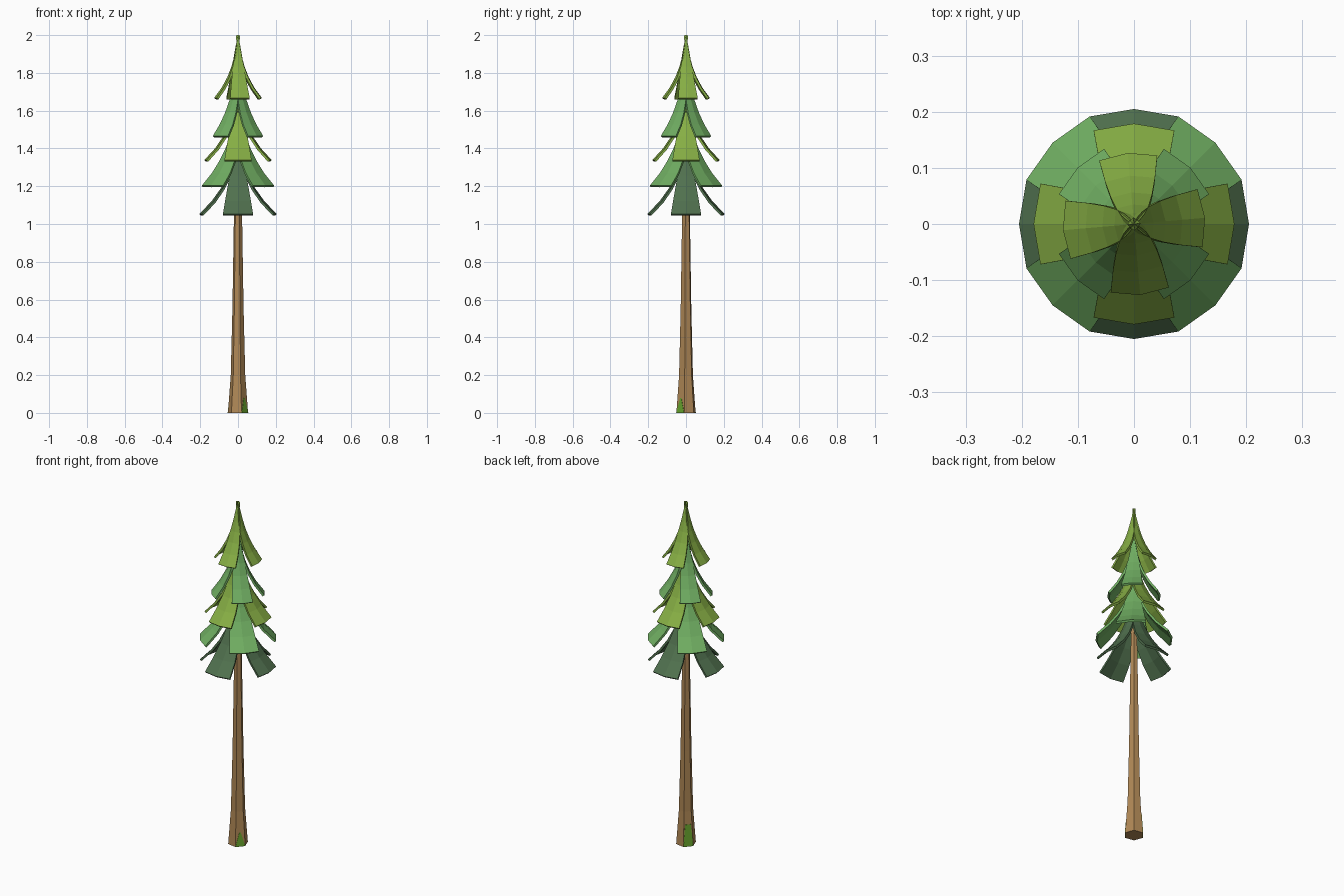
import bpy, bmesh
from math import sin, cos, radians

if "Cube" in bpy.data.objects:
    bpy.data.objects.remove(bpy.data.objects["Cube"])


def srgb(r, g, b):
    lin = lambda c: c / 12.92 if c <= 0.04045 else ((c + 0.055) / 1.055) ** 2.4
    return (lin(r / 255), lin(g / 255), lin(b / 255), 1)


def material(name, *rgb):
    m = bpy.data.materials.new(name)
    m.diffuse_color = srgb(*rgb)
    m.use_nodes = True
    m.node_tree.nodes["Principled BSDF"].inputs["Base Color"].default_value = m.diffuse_color
    return m


bark = material("bark brown", 176, 136, 86)
moss = material("moss green", 104, 165, 46)
lime = material("lime needles", 134, 174, 68)
green = material("green needles", 112, 174, 98)
dark = material("dark needles", 80, 112, 78)


def add_object(name, bm, mat):
    me = bpy.data.meshes.new(name)
    bm.to_mesh(me)
    bm.free()
    ob = bpy.data.objects.new(name, me)
    me.materials.append(mat)
    bpy.context.collection.objects.link(ob)
    return ob


def polar(r, deg, z):
    return (r * cos(radians(deg)), r * sin(radians(deg)), z)


# Six-sided trunk, flared at the foot
SIDES = [-70 + 60 * i for i in range(6)]
bm = bmesh.new()
profile = [(0.054, 0), (0.039, 0.2), (0.030, 0.55), (0.021, 1.1), (0.008, 1.75)]
rings = [[bm.verts.new(polar(r, a, z)) for a in SIDES] for r, z in profile]
for lo, hi in zip(rings, rings[1:]):
    for i in range(6):
        j = (i + 1) % 6
        bm.faces.new((lo[i], lo[j], hi[j], hi[i]))
bm.faces.new(rings[0][::-1])
bm.faces.new(rings[-1])
add_object("trunk", bm, bark)


# Moss patches: thin plates lying on two sides of the foot
def moss_patch(name, angle, height, top_share):
    bm = bmesh.new()
    pts = []
    for h, side in ((0, -1), (0, 1), (height, top_share), (height, -top_share)):
        r = 0.054 - 0.075 * h
        n, t = r * cos(radians(30)) + 0.002, r * 0.5 * side
        a = radians(angle)
        pts.append(bm.verts.new((n * cos(a) - t * sin(a), n * sin(a) + t * cos(a), h)))
    bm.faces.new(pts)
    ob = add_object(name, bm, moss)
    s = ob.modifiers.new("thickness", "SOLIDIFY")
    s.thickness, s.offset = 0.004, -1


moss_patch("moss_front", -40, 0.08, 0.15)
moss_patch("moss_back", 140, 0.125, 0.7)


# Branch tiers: four drooping, slightly folded fronds each
def tier(name, mat, top, bottom, radius, half_width, turn, rows=6):
    bm = bmesh.new()
    for k in range(4):
        a = radians(turn + 90 * k)
        tip = bm.verts.new((0, 0, top))
        prev = None
        for row in range(1, rows + 1):
            t = row / rows
            r = radius * (0.4 * t + 0.6 * t ** 3)
            w = half_width * t ** 0.85
            z = top + (bottom - top) * t
            cur = []
            for side in (-1, 0, 1):
                n = r - 0.17 * w * abs(side)
                cur.append(bm.verts.new((n * cos(a) - w * side * sin(a),
                                         n * sin(a) + w * side * cos(a), z)))
            for i in range(2):
                if prev:
                    bm.faces.new((cur[i], cur[i + 1], prev[i + 1], prev[i]))
                else:
                    bm.faces.new((cur[i], cur[i + 1], tip))
            prev = cur
    ob = add_object(name, bm, mat)
    s = ob.modifiers.new("thickness", "SOLIDIFY")
    s.thickness, s.offset = 0.012, -1


tier("branches_top", lime, 2.0, 1.667, 0.127, 0.052, 5)
tier("branches_upper", green, 1.84, 1.465, 0.142, 0.057, 45)
tier("branches_middle", lime, 1.71, 1.338, 0.179, 0.072, 0)
tier("branches_lower", green, 1.60, 1.203, 0.205, 0.080, 45)
tier("branches_bottom", dark, 1.46, 1.053, 0.205, 0.080, 0)
